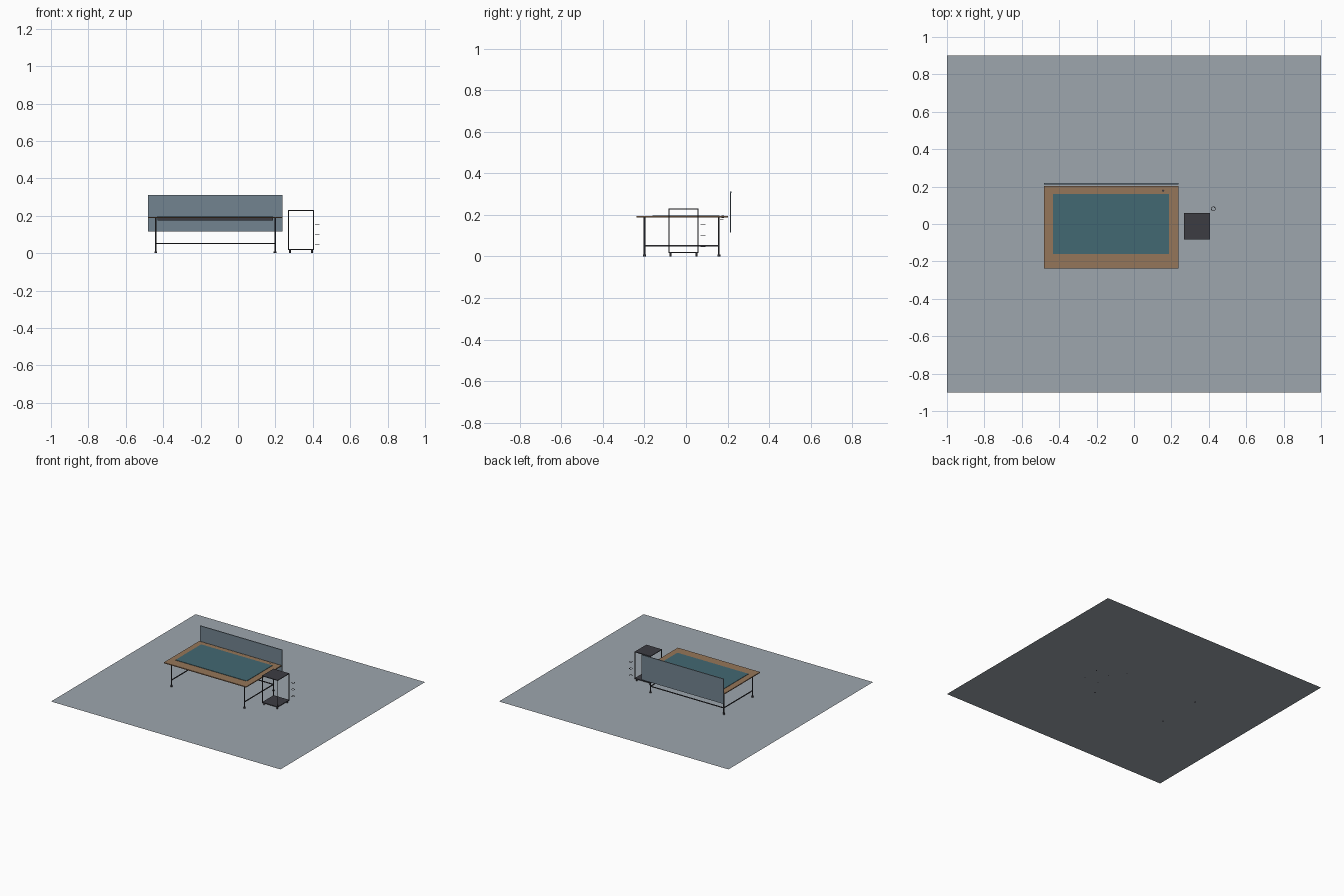
import bpy
from math import pi

if "Cube" in bpy.data.objects:
    bpy.data.objects.remove(bpy.data.objects["Cube"])


def material(name, rgb):
    m = bpy.data.materials.new(name)
    m.diffuse_color = (*rgb, 1)
    m.use_nodes = True
    m.node_tree.nodes["Principled BSDF"].inputs["Base Color"].default_value = m.diffuse_color
    return m


WOOD = material("wood", (0.30, 0.18, 0.10))
TEAL = material("teal", (0.055, 0.14, 0.17))
DARK = material("dark_metal", (0.045, 0.045, 0.055))
SCREEN = material("screen_fabric", (0.17, 0.23, 0.28))
FLOOR = material("floor_grey", (0.34, 0.38, 0.42))


def box(name, x, y, z, mat):
    """Box from (min, max) pairs on each axis."""
    bpy.ops.mesh.primitive_cube_add(size=1, location=[(a + b) / 2 for a, b in (x, y, z)])
    o = bpy.context.object
    o.name = name
    o.scale = [b - a for a, b in (x, y, z)]
    bpy.ops.object.transform_apply(location=False, rotation=False, scale=True)
    o.data.materials.append(mat)
    return o


def cylinder(name, x, y, z, r, mat, sides=16):
    bpy.ops.mesh.primitive_cylinder_add(vertices=sides, radius=r, depth=z[1] - z[0],
                                        location=(x, y, sum(z) / 2))
    o = bpy.context.object
    o.name = name
    o.data.materials.append(mat)
    bpy.ops.object.shade_smooth_by_angle()
    return o


# Floor sheet
bpy.ops.mesh.primitive_plane_add(size=1)
floor = bpy.context.object
floor.name = "floor"
floor.scale = (2, 1.8, 1)
bpy.ops.object.transform_apply(location=False, rotation=False, scale=True)
floor.data.materials.append(FLOOR)

# Table top with inset mat
box("table_top", (-0.48, 0.237), (-0.237, 0.203), (0.187, 0.194), WOOD)
box("table_mat", (-0.433, 0.187), (-0.16, 0.16), (0.193, 0.197), TEAL)

# Legs with feet
LX, LY = (-0.44, 0.198), (-0.2, 0.158)
for x in LX:
    for y in LY:
        cylinder("table_leg", x, y, (0.004, 0.187), 0.004, DARK)
        cylinder("table_foot", x, y, (0, 0.009), 0.007, DARK)

# Side and back stretchers
for x in LX:
    box("side_stretcher", (x - 0.003, x + 0.003), LY, (0.048, 0.054), DARK)
box("back_stretcher", LX, (0.155, 0.161), (0.048, 0.054), DARK)

# Cable tray under the back edge and grommet in the top
box("tray_base", (-0.43, 0.187), (0.163, 0.181), (0.176, 0.178), DARK)
for y in (0.163, 0.180):
    box("tray_wall", (-0.43, 0.187), (y, y + 0.0015), (0.176, 0.187), DARK)
cylinder("cable_grommet", 0.156, 0.178, (0.186, 0.196), 0.006, DARK)

# Privacy screen with top trim
box("privacy_screen", (-0.48, 0.237), (0.212, 0.217), (0.115, 0.309), SCREEN)
box("screen_trim", (-0.48, 0.237), (0.211, 0.218), (0.306, 0.312), SCREEN)

# Open cabinet: two panels, corner posts, small feet
CX, CY = (0.268, 0.405), (-0.084, 0.06)
box("cabinet_top", CX, CY, (0.226, 0.231), DARK)
box("cabinet_base", CX, CY, (0.017, 0.022), DARK)
for x in (CX[0], CX[1] - 0.004):
    for y in (CY[0], CY[1] - 0.004):
        box("cabinet_post", (x, x + 0.004), (y, y + 0.004), (0.02, 0.228), DARK)
for x in (0.278, 0.395):
    for y in (-0.074, 0.05):
        cylinder("cabinet_foot", x, y, (0, 0.018), 0.005, DARK)

# Stacked cable rings behind the cabinet
for z in (0.047, 0.101, 0.155):
    bpy.ops.mesh.primitive_torus_add(location=(0.424, 0.081, z), major_radius=0.011,
                                     minor_radius=0.0015, major_segments=24, minor_segments=8)
    ring = bpy.context.object
    ring.name = "cable_ring"
    ring.data.materials.append(DARK)
    bpy.ops.object.shade_smooth_by_angle()
